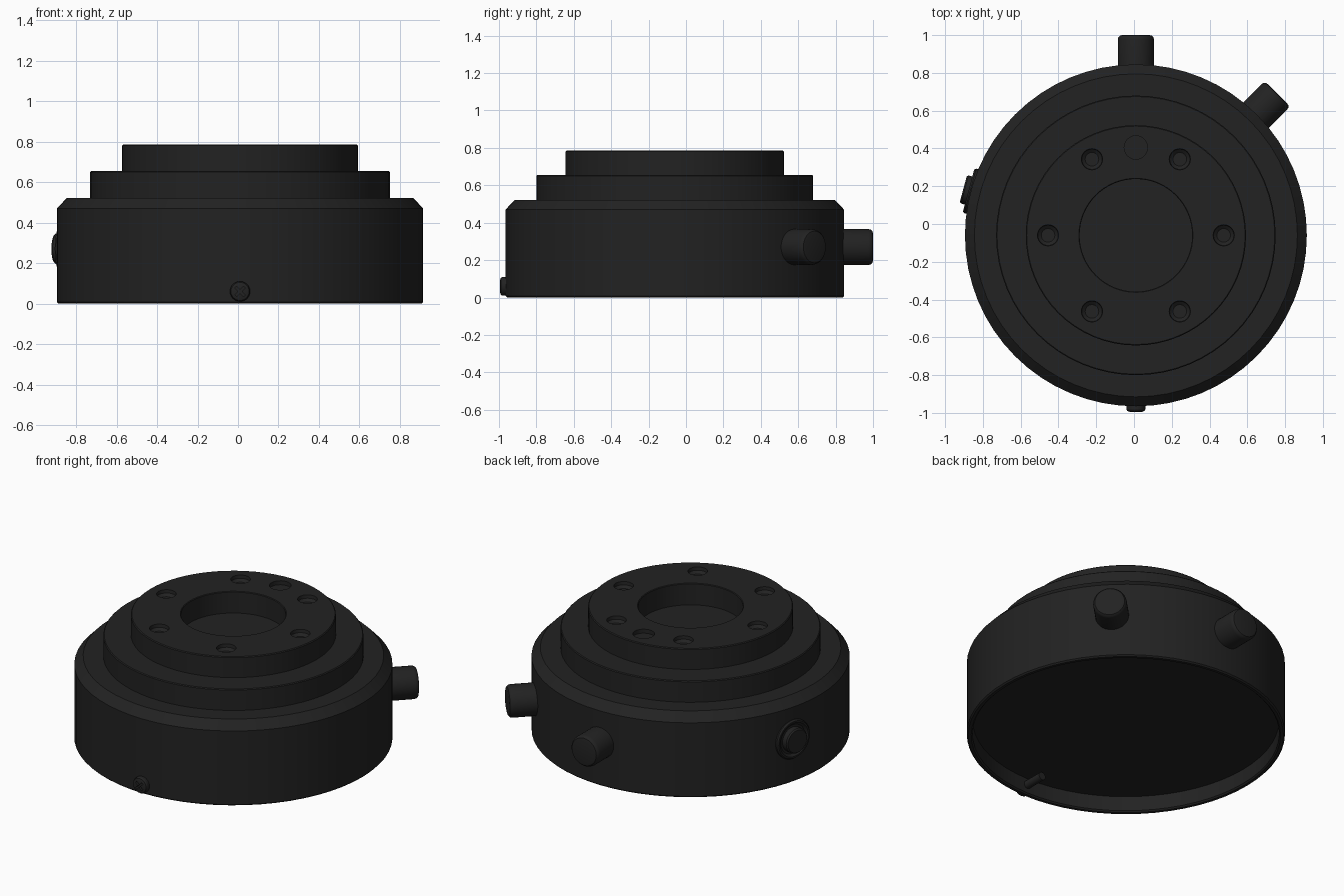
import bpy, bmesh
from math import radians, cos, sin, tau
from mathutils import Matrix, Vector

if "Cube" in bpy.data.objects:
    bpy.data.objects.remove(bpy.data.objects["Cube"])

CENTRE = Vector((0.01, -0.06, 0))

black = bpy.data.materials.new("black_plastic")
black.diffuse_color = (0.016, 0.016, 0.016, 1)
black.use_nodes = True
black.node_tree.nodes["Principled BSDF"].inputs["Base Color"].default_value = black.diffuse_color


def finish(name, bm, matrix):
    bmesh.ops.remove_doubles(bm, verts=bm.verts, dist=1e-5)
    bmesh.ops.recalc_face_normals(bm, faces=bm.faces)
    bm.transform(matrix)
    me = bpy.data.meshes.new(name)
    bm.to_mesh(me)
    bm.free()
    me.materials.append(black)
    ob = bpy.data.objects.new(name, me)
    bpy.context.collection.objects.link(ob)
    return ob


def revolve(bm, profile, sides, x=0, y=0):
    """Closed solid: (radius, height) points turned about a vertical axis."""
    rings = []
    for r, h in profile:
        if r == 0:
            rings.append([bm.verts.new((x, y, h))] * sides)
        else:
            rings.append([bm.verts.new((x + r * cos(tau * i / sides), y + r * sin(tau * i / sides), h))
                          for i in range(sides)])
    for a, b in zip(rings, rings[1:]):
        for i in range(sides):
            j = (i + 1) % sides
            bm.faces.new(dict.fromkeys((a[i], a[j], b[j], b[i])))


def lathe(name, profile, sides, matrix):
    bm = bmesh.new()
    revolve(bm, profile, sides)
    return finish(name, bm, matrix)


def outward(angle, z):
    """Local z points out of the side wall; heights are distances from the axis."""
    return (Matrix.Translation(CENTRE + Vector((0, 0, z)))
            @ Matrix.Rotation(radians(angle), 4, 'Z') @ Matrix.Rotation(radians(90), 4, 'Y'))


def cut(ob, cutter):
    mod = ob.modifiers.new("cut", 'BOOLEAN')
    mod.object = cutter
    mod.solver = 'EXACT'
    cutter.hide_render = True
    activate(ob)
    bpy.ops.object.modifier_apply(modifier=mod.name)
    bpy.data.objects.remove(cutter)


def activate(ob):
    bpy.ops.object.select_all(action='DESELECT')
    ob.select_set(True)
    bpy.context.view_layer.objects.active = ob


upright = Matrix.Translation(CENTRE)

# Stepped housing with central well and recessed underside
body = lathe("housing", [
    (0, 0.10), (0.872, 0.10), (0.872, 0.008), (0.88, 0), (0.897, 0), (0.905, 0.008),
    (0.905, 0.47), (0.855, 0.522), (0.74, 0.522), (0.74, 0.65), (0.735, 0.655),
    (0.583, 0.655), (0.583, 0.78), (0.578, 0.785), (0.302, 0.785), (0.298, 0.781),
    (0.298, 0.65), (0, 0.65)], 64, upright)

# Six countersunk bolt holes and one flat locating hole
bm = bmesh.new()
for i in range(6):
    a = tau * i / 6
    revolve(bm, [(0, 0.75), (0.036, 0.75), (0.054, 0.765), (0.058, 0.80), (0, 0.80)], 24,
            0.465 * cos(a), 0.465 * sin(a))
revolve(bm, [(0, 0.76), (0.062, 0.76), (0.062, 0.80), (0, 0.80)], 24, 0, 0.465)
cut(body, finish("hole_cutters", bm, upright))

# Two round side connectors
for angle, name in ((90, "back_connector"), (45, "corner_connector")):
    lathe(name, [(0, 0.87), (0.096, 0.87), (0.096, 1.035), (0.093, 1.048), (0.085, 1.057),
                 (0.072, 1.06), (0, 1.06)], 32, outward(angle, 0.27))

# Push button with flange
lathe("side_button", [(0, 0.86), (0.122, 0.86), (0.122, 0.908), (0.115, 0.917), (0.105, 0.917),
                      (0.09, 0.905), (0.077, 0.905), (0.077, 0.938), (0.07, 0.946), (0, 0.946)],
      32, outward(165, 0.27))

# Cross-head retaining screw, passing through the wall
screw = lathe("front_screw", [(0, 0.74), (0.024, 0.74), (0.024, 0.89), (0.05, 0.89), (0.05, 0.922),
                              (0.045, 0.93), (0.034, 0.934), (0, 0.936)], 24, outward(270, 0.06))
for turn in (0, 90):
    bm = bmesh.new()
    bmesh.ops.create_cube(bm, size=1)
    bm.transform(Matrix.Translation((0, 0, 0.93)) @ Matrix.Rotation(radians(turn + 45), 4, 'Z')
                 @ Matrix.Diagonal((0.06, 0.012, 0.03, 1)))
    cut(screw, finish("slot_cutter", bm, outward(270, 0.06)))

# Smooth curved walls, keep hard edges
for ob in list(bpy.context.collection.objects):
    activate(ob)
    bpy.ops.object.shade_smooth_by_angle(angle=radians(30))
